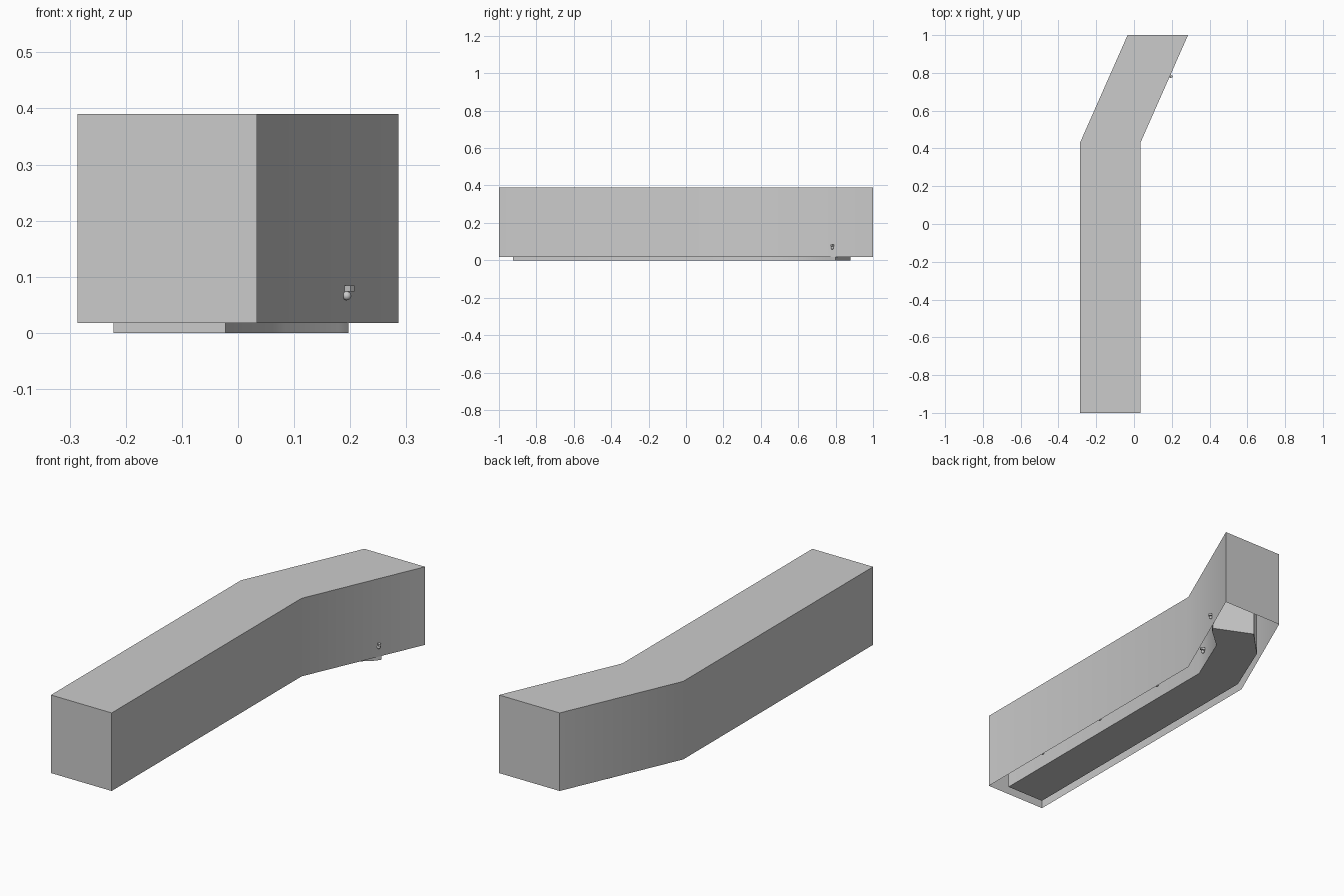
import bpy, bmesh, math

if "Cube" in bpy.data.objects:
    bpy.data.objects.remove(bpy.data.objects["Cube"])


def prism(name, outline, z0, z1, open_bottom=False):
    """Extrude a plan outline (counter-clockwise) from z0 to z1."""
    bm = bmesh.new()
    base = bm.faces.new([bm.verts.new((x, y, z0)) for x, y in outline])
    top = bmesh.ops.extrude_face_region(bm, geom=[base], use_keep_orig=True)
    bmesh.ops.translate(bm, vec=(0, 0, z1 - z0),
                        verts=[v for v in top["geom"] if isinstance(v, bmesh.types.BMVert)])
    bmesh.ops.recalc_face_normals(bm, faces=bm.faces)
    if open_bottom:
        bmesh.ops.delete(bm, geom=[f for f in bm.faces if all(v.co.z < z0 + 1e-5 for v in f.verts)],
                         context="FACES_ONLY")
    mesh = bpy.data.meshes.new(name)
    bm.to_mesh(mesh)
    bm.free()
    obj = bpy.data.objects.new(name, mesh)
    bpy.context.collection.objects.link(obj)
    return obj


def smooth(obj):
    bpy.ops.object.select_all(action="DESELECT")
    obj.select_set(True)
    bpy.context.view_layer.objects.active = obj
    bpy.ops.object.shade_smooth_by_angle(angle=math.radians(30))


# Outer shell: bent box, open underneath
shell = prism("outer_shell", [(-0.286, -1), (0.034, -1), (0.034, 0.43), (0.286, 1),
                              (-0.034, 1), (-0.286, 0.43)], 0.018, 0.39, True)
smooth(shell)

# Inner body: narrower run that follows the bend and reaches the floor
body = prism("inner_body", [(-0.222, -0.925), (-0.022, -0.925), (-0.022, 0.44), (0.083, 0.69),
                            (0.18, 0.775), (0.197, 0.80), (0.018, 0.88), (-0.11, 0.75),
                            (-0.222, 0.48)], 0, 0.33)
smooth(body)


# Small fittings along the side: a block with a round knob below it
def fitting(x, y, angle):
    bpy.ops.mesh.primitive_cube_add(size=1, location=(x, y, 0.079), rotation=(0, 0, angle))
    block = bpy.context.object
    block.name = "fitting_block"
    block.scale = (0.026, 0.011, 0.010)
    bpy.ops.mesh.primitive_uv_sphere_add(segments=16, ring_count=8, radius=0.008,
                                         location=(x, y - 0.003, 0.066))
    knob = bpy.context.object
    knob.name = "fitting_knob"
    smooth(knob)


for y in (-0.67, -0.26, 0.15):
    fitting(-0.014, y, 0)
fitting(0.02, 0.52, -0.41)
fitting(0.194, 0.785, -0.7)
